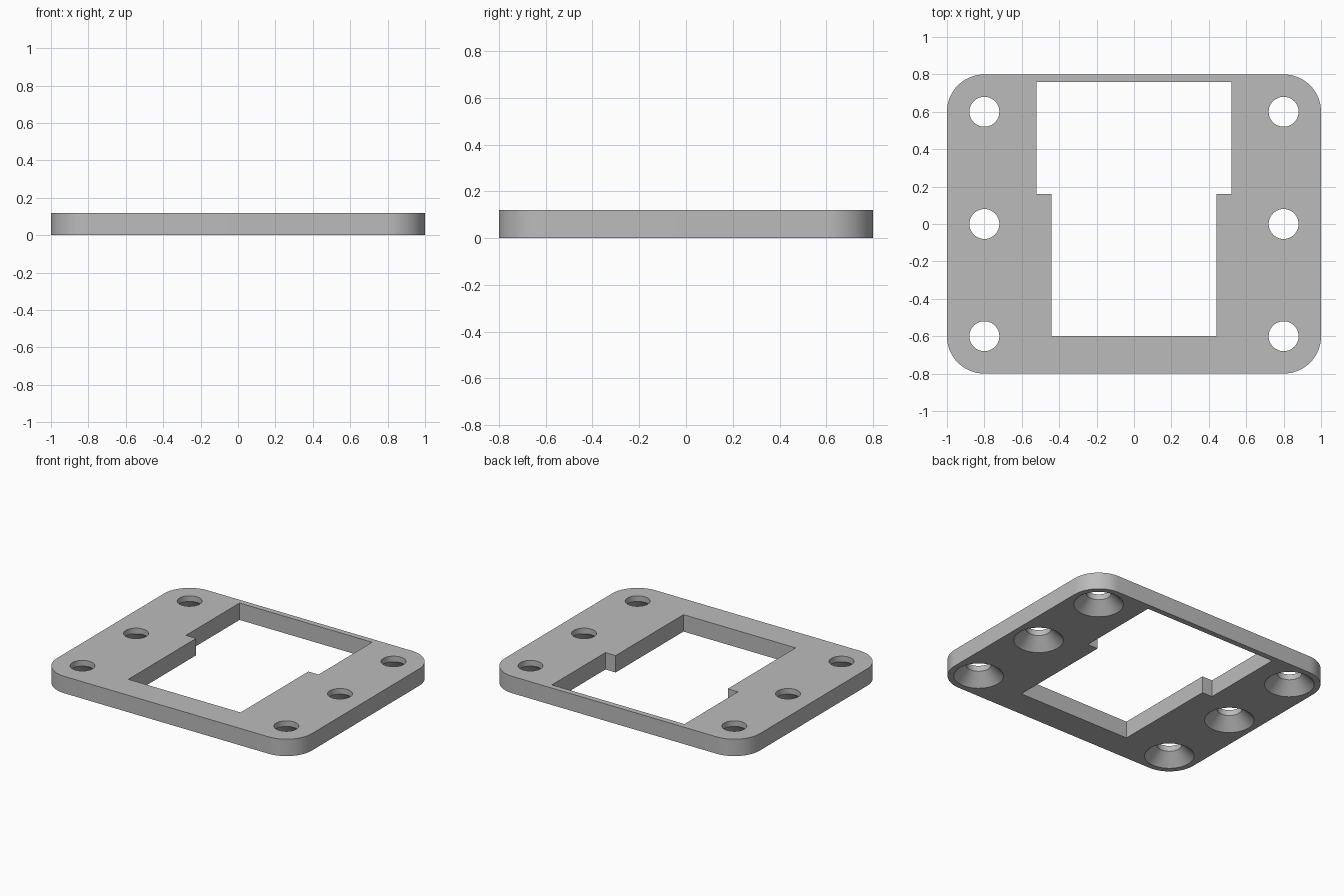
import bpy, bmesh
from math import cos, sin, pi, radians

cube = bpy.data.objects.get("Cube")
if cube:
    bpy.data.objects.remove(cube, do_unlink=True)

THICK = 0.12
CORNER = 0.2


def make_object(name, bm):
    bmesh.ops.recalc_face_normals(bm, faces=bm.faces)
    mesh = bpy.data.meshes.new(name)
    bm.to_mesh(mesh)
    bm.free()
    obj = bpy.data.objects.new(name, mesh)
    bpy.context.collection.objects.link(obj)
    return obj


def add_prism(bm, outline, z0, z1):
    face = bm.faces.new([bm.verts.new((x, y, z0)) for x, y in outline])
    top = bmesh.ops.extrude_face_region(bm, geom=[face])["geom"]
    verts = [v for v in top if isinstance(v, bmesh.types.BMVert)]
    bmesh.ops.translate(bm, verts=verts, vec=(0, 0, z1 - z0))


def add_lathe(bm, x, y, profile, sides=48):
    rings = [[bm.verts.new((x + r * cos(2 * pi * i / sides),
                            y + r * sin(2 * pi * i / sides), z))
              for i in range(sides)] for r, z in profile]
    for low, high in zip(rings, rings[1:]):
        for i in range(sides):
            j = (i + 1) % sides
            bm.faces.new((low[i], low[j], high[j], high[i]))
    bm.faces.new(rings[0][::-1])
    bm.faces.new(rings[-1])


# Plate with rounded corners
steps = 16
outline = []
for quarter, (sx, sy) in enumerate([(1, 1), (-1, 1), (-1, -1), (1, -1)]):
    for i in range(steps + 1):
        a = (quarter + i / steps) * pi / 2
        outline.append((sx * (1 - CORNER) + CORNER * cos(a),
                        sy * (0.8 - CORNER) + CORNER * sin(a)))
bm = bmesh.new()
add_prism(bm, outline, 0, THICK)
plate = make_object("mounting_plate", bm)

# Stepped central window and six holes countersunk from below
half = [(0.44, -0.6), (0.44, 0.16), (0.52, 0.16), (0.52, 0.76)]
bm = bmesh.new()
add_prism(bm, half + [(-x, y) for x, y in reversed(half)], -0.1, 0.3)
sink = [(0.17, -0.01), (0.08, 0.08), (0.08, 0.2)]
for x in (-0.8, 0.8):
    for y in (-0.6, 0, 0.6):
        add_lathe(bm, x, y, sink)
cutter = make_object("opening_cutter", bm)
cutter.hide_render = True

# Cut the openings and discard the cutter
bpy.context.view_layer.objects.active = plate
plate.select_set(True)
cut = plate.modifiers.new("openings", "BOOLEAN")
cut.operation = "DIFFERENCE"
cut.solver = "EXACT"
cut.object = cutter
bpy.ops.object.modifier_apply(modifier=cut.name)
bpy.data.objects.remove(cutter, do_unlink=True)

# Plain grey finish, smooth round walls with crisp edges
grey = bpy.data.materials.new("plain_grey")
grey.use_nodes = True
colour = (0.5, 0.5, 0.5, 1)
grey.diffuse_color = colour
grey.node_tree.nodes["Principled BSDF"].inputs["Base Color"].default_value = colour
plate.data.materials.clear()
plate.data.materials.append(grey)
bpy.ops.object.select_all(action="DESELECT")
plate.select_set(True)
bpy.ops.object.shade_smooth_by_angle(angle=radians(30))
